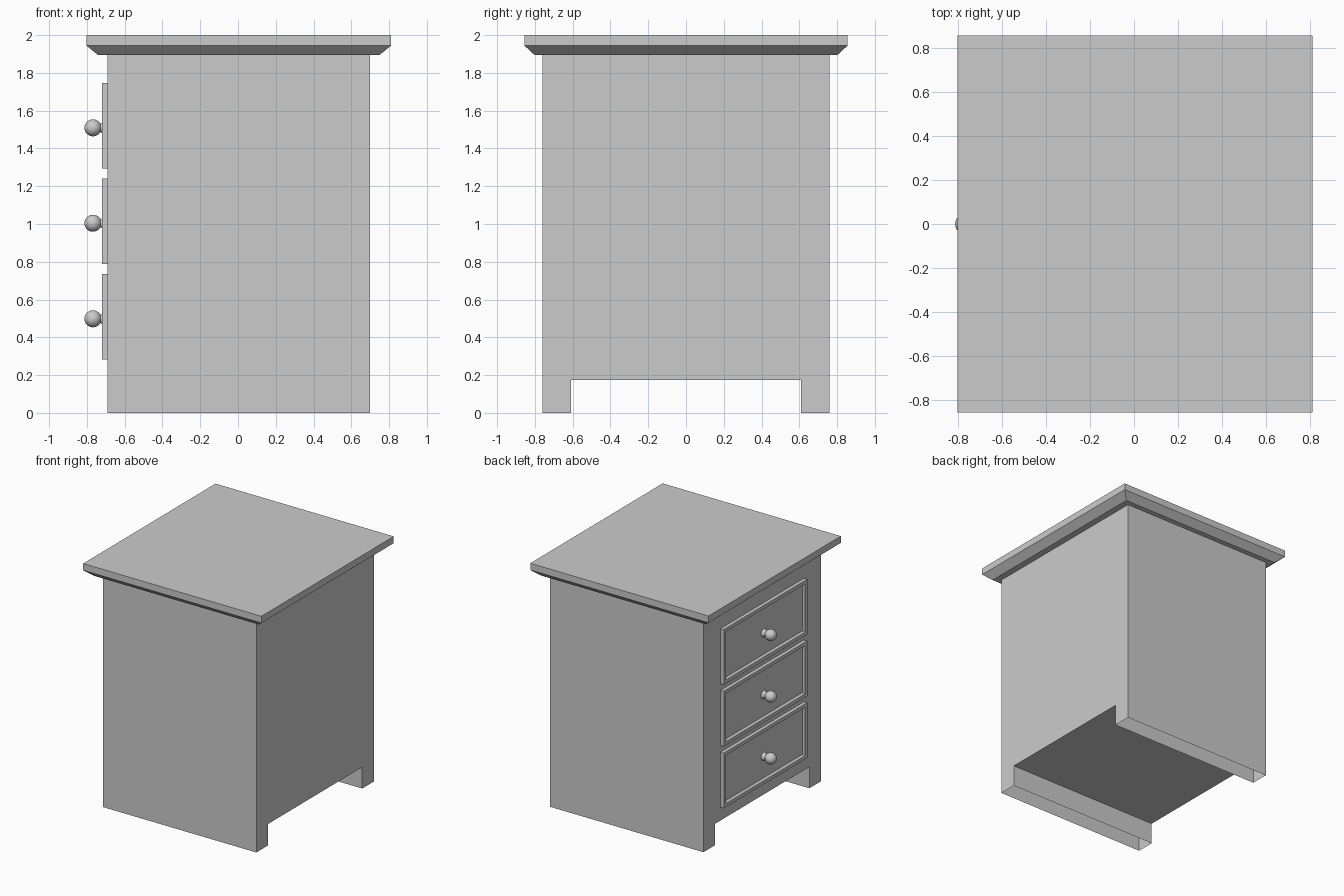
import bpy, bmesh, math
from mathutils import Vector, Matrix

if "Cube" in bpy.data.objects:
    bpy.data.objects.remove(bpy.data.objects["Cube"])

CX = 0.004  # cabinet centre in x; the knobs make up the difference


def finish(name, bm, smooth=False):
    bmesh.ops.recalc_face_normals(bm, faces=bm.faces)
    me = bpy.data.meshes.new(name)
    bm.to_mesh(me)
    bm.free()
    ob = bpy.data.objects.new(name, me)
    bpy.context.collection.objects.link(ob)
    if smooth:
        bpy.ops.object.select_all(action='DESELECT')
        ob.select_set(True)
        bpy.context.view_layer.objects.active = ob
        bpy.ops.object.shade_smooth_by_angle(angle=math.radians(50))
    return ob


def loft(bm, rings, cap_start=True, cap_end=True):
    """Bridge equal-length closed point rings."""
    vs = [[bm.verts.new(p) for p in r] for r in rings]
    n = len(vs[0])
    for a, b in zip(vs, vs[1:]):
        for i in range(n):
            j = (i + 1) % n
            bm.faces.new((a[i], a[j], b[j], b[i]))
    if cap_start:
        bm.faces.new(vs[0])
    if cap_end:
        bm.faces.new(vs[-1])


def rect(a, b):
    return [(-a, -b), (a, -b), (a, b), (-a, b)]


# Table top: slab with a bevelled underside
bm = bmesh.new()
top = [(0.746, 0.802, 1.895), (0.807, 0.856, 1.945), (0.807, 0.856, 2.0)]
loft(bm, [[(CX + x, y, z) for x, y in rect(a, b)] for a, b, z in top])
finish("table_top", bm)

# Cabinet body: profile extruded along x, hollow feet open underneath
bm = bmesh.new()
prof = [(-0.76, 0), (-0.61, 0), (-0.61, 0.175), (0.61, 0.175),
        (0.61, 0), (0.76, 0), (0.76, 1.895), (-0.76, 1.895)]
loft(bm, [[(CX + x, y, z) for y, z in prof] for x in (-0.694, 0.694)])
soles = [f for f in bm.faces if all(v.co.z < 0.001 for v in f.verts)]
bmesh.ops.delete(bm, geom=soles, context='FACES_ONLY')
finish("cabinet_body", bm)

# Knob profile (distance along -x from the panel, radius): flared neck, then ball
R, BALL_X = 0.045, -0.768
knob_prof = [(-0.70, 0.034), (-0.718, 0.028), (-0.725, 0.024)]
for i in range(13):
    t = math.radians(30 + 150 * i / 12)
    knob_prof.append((BALL_X + R * math.cos(t), R * math.sin(t)))

for k, zc in enumerate((0.509, 1.015, 1.52)):
    # Drawer front: raised box with a rim around a recessed panel
    bm = bmesh.new()
    steps = [(-0.688, 0.0), (-0.72, 0.0), (-0.72, 0.028), (-0.703, 0.04)]
    loft(bm, [[(x, y, zc + z) for y, z in rect(0.54 - d, 0.226 - d)]
              for x, d in steps], cap_start=False)
    finish(f"drawer_front_{k + 1}", bm)

    # Turned knob
    bm = bmesh.new()
    vs = [bm.verts.new((x, 0, r)) for x, r in knob_prof]
    es = [bm.edges.new(p) for p in zip(vs, vs[1:])]
    bmesh.ops.spin(bm, geom=vs + es, cent=(0, 0, 0), axis=(1, 0, 0),
                   angle=math.tau, steps=24)
    bmesh.ops.remove_doubles(bm, verts=bm.verts, dist=1e-4)
    bmesh.ops.translate(bm, verts=bm.verts, vec=(0, 0, zc - 0.011))
    finish(f"drawer_knob_{k + 1}", bm, smooth=True)
